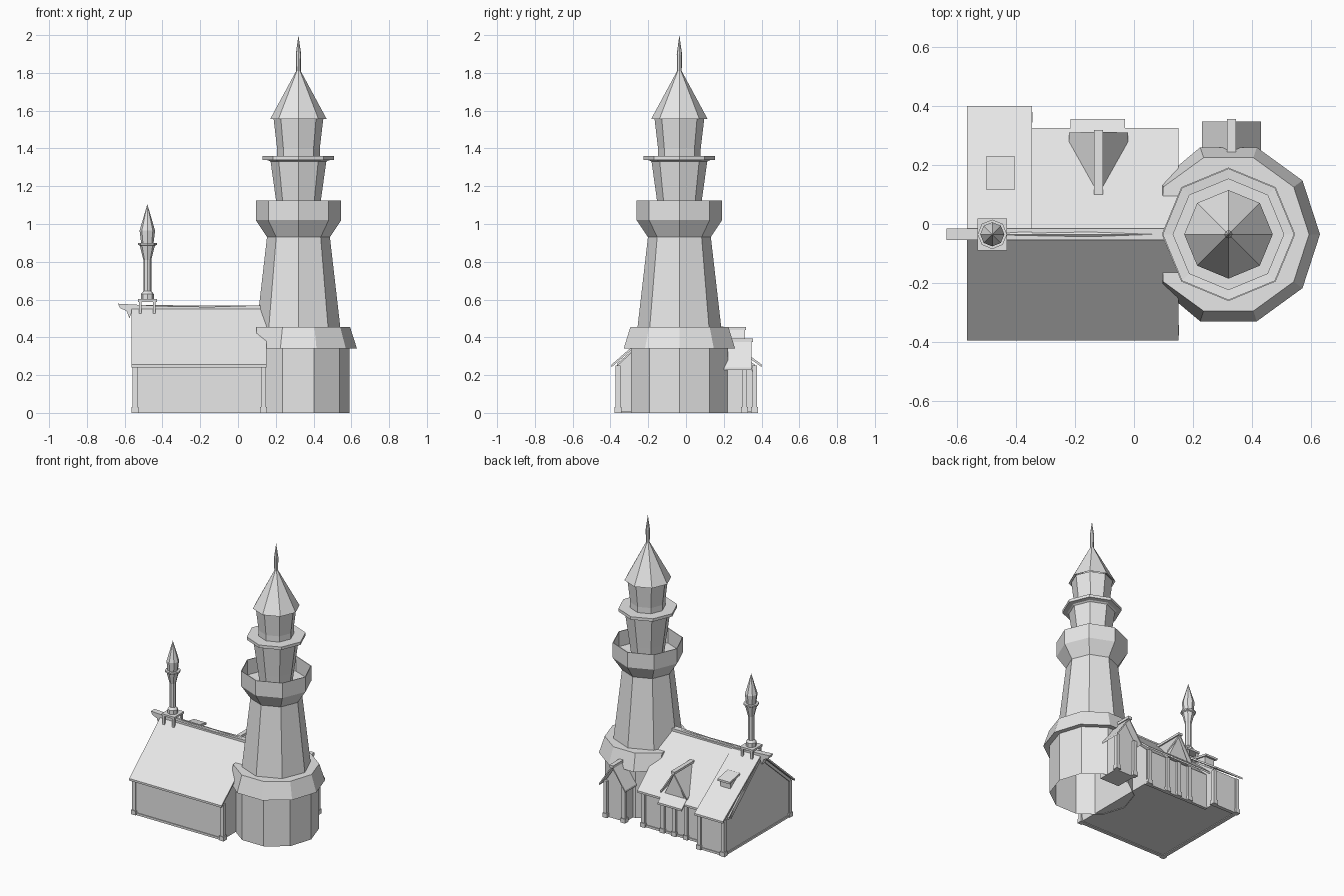
import bpy
import bmesh
from math import cos, sin, tau
from mathutils import Vector

cube = bpy.data.objects.get("Cube")
if cube:
    bpy.data.objects.remove(cube, do_unlink=True)

stone = bpy.data.materials.new("pale_grey")
stone.use_nodes = True
GREY = (0.8, 0.8, 0.8, 1)
stone.diffuse_color = GREY
stone.node_tree.nodes["Principled BSDF"].inputs["Base Color"].default_value = GREY

TX, CY = 0.32, -0.035      # tower axis; CY is also the ridge line of the house


def finish(name, bm):
    bmesh.ops.recalc_face_normals(bm, faces=bm.faces)
    mesh = bpy.data.meshes.new(name)
    bm.to_mesh(mesh)
    bm.free()
    mesh.materials.append(stone)
    ob = bpy.data.objects.new(name, mesh)
    bpy.context.collection.objects.link(ob)
    return ob


def lathe(name, x, y, sides, profile, min_x=None):
    """Faceted solid of revolution from (radius, height) pairs."""
    bm = bmesh.new()
    rings = []
    for r, z in profile:
        if r == 0:
            rings.append([bm.verts.new((x, y, z))] * sides)
            continue
        ring = []
        for i in range(sides):
            px = x + r * cos(tau * i / sides)
            if min_x is not None:
                px = max(px, min_x)
            ring.append(bm.verts.new((px, y + r * sin(tau * i / sides), z)))
        rings.append(ring)
    for a, b in zip(rings, rings[1:]):
        for i in range(sides):
            j = (i + 1) % sides
            corners = list(dict.fromkeys((a[i], a[j], b[j], b[i])))
            bm.faces.new(corners)
    return finish(name, bm)


def prism(name, axis, outline, start, end):
    """Extrude an outline along x (points are y,z) or along y (points are x,z)."""
    bm = bmesh.new()
    place = (lambda p, t: (t, p[0], p[1])) if axis == "x" else (lambda p, t: (p[0], t, p[1]))
    face = bm.faces.new([bm.verts.new(place(p, start)) for p in outline])
    new = bmesh.ops.extrude_face_region(bm, geom=[face])["geom"]
    move = Vector(place((0, 0), end - start))
    bmesh.ops.translate(bm, vec=move, verts=[v for v in new if isinstance(v, bmesh.types.BMVert)])
    return finish(name, bm)


def box(name, x0, x1, y0, y1, z0, z1):
    return prism(name, "x", [(y0, z0), (y1, z0), (y1, z1), (y0, z1)], x0, x1)


def slab(name, axis, a, b, start, end, thick=0.014):
    """Sloping roof sheet running from point a to point b."""
    return prism(name, axis, [a, b, (b[0], b[1] - thick), (a[0], a[1] - thick)], start, end)


def post(name, x, y, height=0.25):
    box(name, x - 0.013, x + 0.013, y - 0.013, y + 0.013, 0, height)
    box(name + "_foot", x - 0.018, x + 0.018, y - 0.018, y + 0.018, 0, 0.03)


# Tower: ten-sided base and skirt, eight-sided upper stages
lathe("tower_base", TX, CY, 10, [(0.27, 0), (0.27, 0.345)])
lathe("tower_skirt", TX, CY, 10,
      [(0.26, 0.345), (0.31, 0.34), (0.273, 0.455), (0.18, 0.455)], min_x=0.09)
lathe("tower_shaft", TX, CY, 8, [(0.222, 0.45), (0.166, 0.935)])
lathe("balcony", TX, CY, 8,
      [(0.166, 0.93), (0.226, 1.02), (0.226, 1.125), (0.221, 1.125), (0.221, 1.02), (0, 1.0)])
lathe("lower_lantern", TX, CY, 8, [(0.102, 1.0), (0.118, 1.12), (0.148, 1.335)])
lathe("gallery_slab", TX, CY, 8,
      [(0.14, 1.325), (0.158, 1.337), (0.189, 1.34), (0.189, 1.36), (0, 1.36)])
lathe("upper_lantern", TX, CY, 8, [(0.113, 1.355), (0.113, 1.4), (0.132, 1.56)])
lathe("spire", TX, CY, 8, [(0.125, 1.57), (0.15, 1.555), (0.012, 1.81), (0, 1.81)])
lathe("finial", TX, CY, 8, [(0, 1.79), (0.012, 1.8), (0.014, 1.9), (0, 2.0)])

# House walls
prism("house_walls", "x",
      [(-0.365, 0.005), (0.29, 0.005), (0.29, 0.25), (CY, 0.55), (-0.365, 0.25)], -0.55, 0.14)
prism("rear_wing_walls", "x",
      [(0, 0.005), (0.365, 0.005), (0.365, 0.255), (0, 0.52)], -0.55, -0.36)

# Roof planes, the rear wing having a longer and shallower slope
slab("front_roof", "x", (CY, 0.568), (-0.395, 0.255), -0.565, 0.15)
slab("back_roof", "x", (CY, 0.568), (0.325, 0.255), -0.56, 0.15)
slab("rear_wing_roof", "x", (CY, 0.57), (0.4, 0.257), -0.565, -0.345)

# Ridge beam with a tapering end
prism("ridge_beam", "y",
      [(-0.635, 0.578), (-0.4, 0.565), (-0.15, 0.561), (0.13, 0.57), (0.13, 0.54),
       (-0.56, 0.54), (-0.575, 0.5), (-0.59, 0.54), (-0.625, 0.555)], CY - 0.02, CY + 0.02)

# Corner posts, rear posts and sills
for px, py in ((-0.545, -0.36), (0.135, -0.36), (-0.545, 0.362), (-0.362, 0.362)):
    post("corner_post", px, py)
for px in (-0.21, -0.12, -0.03, 0.12):
    post("rear_post", px, 0.292)
box("front_sill", -0.55, 0.14, -0.37, -0.345, 0, 0.015)
box("left_sill", -0.556, -0.53, -0.36, 0.36, 0, 0.015)
box("rear_sill", -0.36, 0.14, 0.275, 0.296, 0, 0.015)
box("rear_wing_sill", -0.55, -0.36, 0.345, 0.37, 0, 0.015)
for side in (-1, 1):
    # Sloping rafters under the left gable
    slab("gable_rafter", "x", (CY, 0.548), (CY + side * 0.33, 0.261), -0.558, -0.54, 0.025)

# Dormer on the back roof
DX = -0.12
prism("dormer_front", "y", [(DX - 0.085, 0.26), (DX + 0.085, 0.26), (DX, 0.435)], 0.15, 0.298)
for side in (-1, 1):
    bm = bmesh.new()
    top = [(DX, 0.1, 0.45), (DX, 0.312, 0.45),
           (DX + side * 0.1, 0.31, 0.295), (DX + side * 0.1, 0.275, 0.295)]
    upper = [bm.verts.new(p) for p in top]
    lower = [bm.verts.new((p[0], p[1], p[2] - 0.016)) for p in top]
    bm.faces.new(upper)
    bm.faces.new(lower)
    for i in range(4):
        j = (i + 1) % 4
        bm.faces.new((upper[i], upper[j], lower[j], lower[i]))
    finish("dormer_roof", bm)
box("dormer_ridge", DX - 0.015, DX + 0.015, 0.1, 0.318, 0.44, 0.456)
slab("dormer_ledge", "x", (0.29, 0.288), (0.355, 0.232), DX - 0.095, DX + 0.09)

# Roof hatch on the rear wing
prism("hatch_box", "x", [(0.13, 0.41), (0.21, 0.36), (0.21, 0.44), (0.13, 0.455)], -0.49, -0.415)
slab("hatch_roof", "x", (0.115, 0.472), (0.23, 0.45), -0.5, -0.405)

# Rear porch against the tower
PX = 0.33
prism("porch_walls", "y",
      [(PX - 0.075, 0), (PX + 0.075, 0), (PX + 0.075, 0.255), (PX, 0.37), (PX - 0.075, 0.255)],
      0.15, 0.305)
for side in (-1, 1):
    slab("porch_roof", "y", (PX, 0.388), (PX + side * 0.1, 0.24), 0.19, 0.347)
    post("porch_post", PX + side * 0.07, 0.31, 0.255)
box("porch_ridge", PX - 0.015, PX + 0.015, 0.19, 0.355, 0.375, 0.394)

# Chimney mast on a four-legged saddle over the ridge
MX = -0.48
box("mast_saddle", MX - 0.05, MX + 0.05, CY - 0.054, CY + 0.054, 0.588, 0.602)
for sx in (-1, 1):
    for sy in (-1, 1):
        lx, ly = MX + sx * 0.037, CY + sy * 0.042
        box("saddle_leg", lx - 0.007, lx + 0.007, ly - 0.007, ly + 0.007, 0.52, 0.59)
lathe("chimney_mast", MX, CY, 8,
      [(0, 0.6), (0.034, 0.6), (0.034, 0.63), (0.021, 0.645), (0.021, 0.81), (0.04, 0.885),
       (0.05, 0.89), (0.05, 0.9), (0.033, 0.9), (0.041, 0.965), (0, 1.105)])
